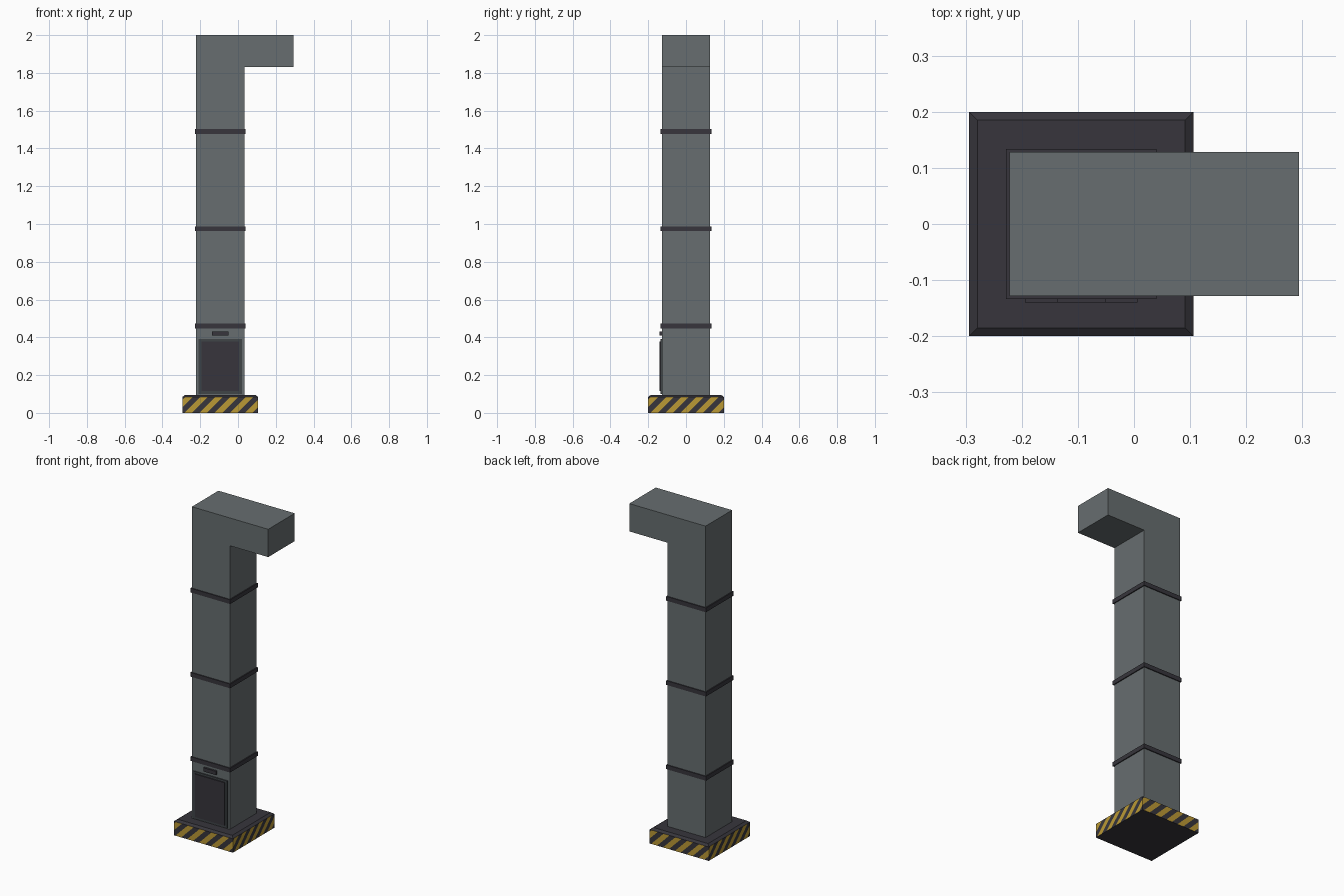
import bpy
import bmesh
from mathutils import Vector

cube = bpy.data.objects.get("Cube")
if cube:
    bpy.data.objects.remove(cube, do_unlink=True)


def material(name, rgb):
    mat = bpy.data.materials.new(name)
    mat.use_nodes = True
    mat.diffuse_color = (*rgb, 1)
    bsdf = mat.node_tree.nodes["Principled BSDF"]
    bsdf.inputs["Base Color"].default_value = (*rgb, 1)
    bsdf.inputs["Roughness"].default_value = 0.7
    return mat


GREY = material("duct grey", (0.135, 0.155, 0.16))
DARK = material("dark trim", (0.038, 0.036, 0.045))
FRAME = material("frame grey", (0.05, 0.058, 0.064))
YELLOW = material("hazard yellow", (0.50, 0.32, 0.035))


def finish(name, bm, *mats):
    mesh = bpy.data.meshes.new(name)
    bmesh.ops.recalc_face_normals(bm, faces=bm.faces)
    bm.to_mesh(mesh)
    bm.free()
    for mat in mats:
        mesh.materials.append(mat)
    obj = bpy.data.objects.new(name, mesh)
    bpy.context.collection.objects.link(obj)
    return obj


def box_mesh(low, high):
    bm = bmesh.new()
    bmesh.ops.create_cube(bm, size=1)
    low, high = Vector(low), Vector(high)
    for v in bm.verts:
        v.co = (low + high) / 2 + v.co * (high - low)
    return bm


def box(name, low, high, mat):
    return finish(name, box_mesh(low, high), mat)


# Column and overhanging arm: one bent profile pulled through the depth
CX, LEFT, RIGHT, HALF = -0.094, -0.222, 0.034, 0.128
profile = [(LEFT, 0.09), (RIGHT, 0.09), (RIGHT, 1.83),
           (0.294, 1.83), (0.294, 2), (LEFT, 2)]
bm = bmesh.new()
face = bm.faces.new([bm.verts.new((x, -HALF, z)) for x, z in profile])
pulled = bmesh.ops.extrude_face_region(bm, geom=[face], use_keep_orig=True)
for v in pulled["geom"]:
    if isinstance(v, bmesh.types.BMVert):
        v.co.y = HALF
finish("duct_column", bm, GREY)

# Joint bands
for i in range(3):
    z = 0.46 + 0.515 * i
    box(f"joint_band_{i + 1}", (CX - 0.134, -0.134, z - 0.013),
        (CX + 0.134, 0.134, z + 0.013), DARK)

# Striped plinth: each side is cut along diagonals, then coloured by stripe
BASE, TOP, STRIPE = 0.2, 0.085, 0.04
centre = Vector((CX, 0, 0))
bm = box_mesh((CX - BASE, -BASE, 0), (CX + BASE, BASE, TOP))
up = Vector((0, 0, 1))


def side_faces(normal):
    return [f for f in bm.faces if f.normal.dot(normal) > 0.9]


bm.normal_update()
for normal in (Vector((0, -1, 0)), Vector((1, 0, 0)),
               Vector((0, 1, 0)), Vector((-1, 0, 0))):
    along = up.cross(normal)
    for k in range(-3, 11):
        faces = side_faces(normal)
        edges = {e for f in faces for e in f.edges}
        verts = {v for f in faces for v in f.verts}
        start = centre + along * (0.01 + STRIPE * k - BASE) + normal * BASE
        bmesh.ops.bisect_plane(bm, geom=faces + list(edges) + list(verts),
                               plane_co=start, plane_no=along - up)
        bm.normal_update()
    for f in side_faces(normal):
        mid = f.calc_center_median() - centre
        band = (mid.dot(along) + BASE - mid.z - 0.01) // STRIPE
        f.material_index = 1 if band % 2 == 0 else 0
finish("striped_plinth", bm, DARK, YELLOW)

# Bevelled plinth top
bm = box_mesh((CX - BASE, -BASE, TOP), (CX + BASE, BASE, 0.096))
for v in bm.verts:
    if v.co.z > 0.09:
        v.co.x = CX + (v.co.x - CX) * 0.925
        v.co.y *= 0.925
finish("plinth_top", bm, DARK)

# Access hatch with frame, raised panel and handle
box("hatch_frame", (CX - 0.115, -0.134, 0.1), (CX + 0.115, -0.12, 0.39), FRAME)
box("hatch_panel", (CX - 0.1, -0.14, 0.115), (CX + 0.1, -0.12, 0.378), DARK)
box("hatch_handle", (CX - 0.043, -0.14, 0.409), (CX + 0.043, -0.12, 0.432), DARK)
